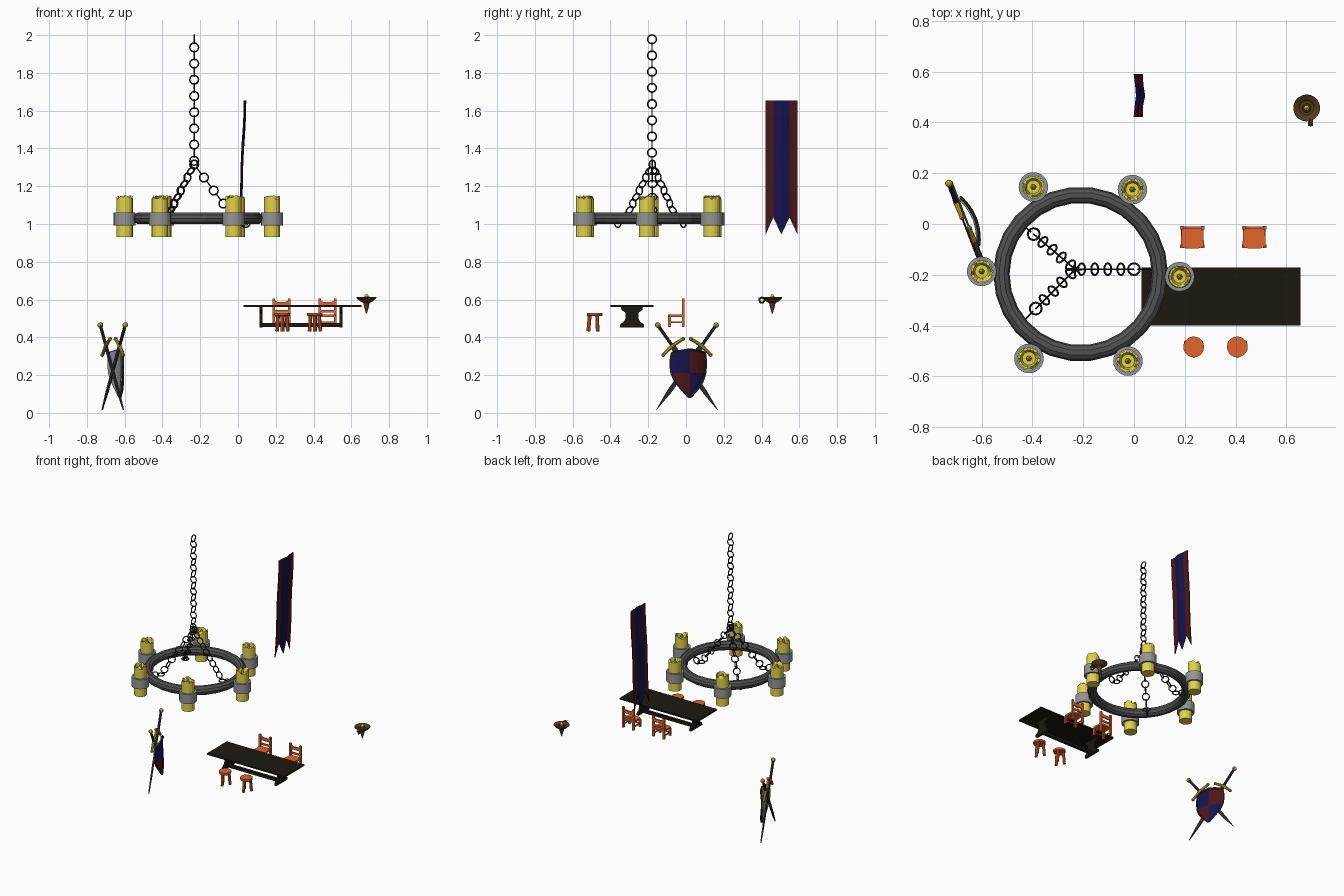
import bpy, bmesh, math, random
from mathutils import Vector, Matrix

if "Cube" in bpy.data.objects:
    bpy.data.objects.remove(bpy.data.objects["Cube"])
random.seed(4)


def material(name, rgb):
    m = bpy.data.materials.new(name)
    m.diffuse_color = (*rgb, 1)
    m.use_nodes = True
    m.node_tree.nodes["Principled BSDF"].inputs["Base Color"].default_value = m.diffuse_color
    return m


BLACK = material("black_iron", (0.015, 0.015, 0.015))
IRON = material("dark_iron", (0.085, 0.085, 0.085))
STEEL = material("steel", (0.03, 0.03, 0.03))
GREY = material("grey_metal", (0.3, 0.3, 0.3))
WAX = material("wax", (0.75, 0.66, 0.07))
RED = material("red_cloth", (0.075, 0.008, 0.01))
BLUE = material("blue_cloth", (0.008, 0.007, 0.075))
WOOD = material("dark_wood", (0.012, 0.009, 0.005))
ORANGE = material("orange_wood", (0.75, 0.13, 0.025))
BRONZE = material("bronze", (0.09, 0.05, 0.012))
GOLD = material("gold", (0.6, 0.4, 0.02))
I4 = Matrix.Identity(4)


def finish(name, bm, *mats, normals=True):
    if normals:
        bmesh.ops.recalc_face_normals(bm, faces=bm.faces)
    me = bpy.data.meshes.new(name)
    bm.to_mesh(me)
    bm.free()
    ob = bpy.data.objects.new(name, me)
    bpy.context.collection.objects.link(ob)
    for m in mats:
        me.materials.append(m)
    return ob


def revolve(bm, prof, n, M=I4, closed=False, jitter=()):
    """Spin (r, z) points about local z; jitter lists rows with uneven height."""
    rows = []
    for k, (r, z) in enumerate(prof):
        rows.append([bm.verts.new(M @ Vector((r * math.cos(math.tau * i / n), r * math.sin(math.tau * i / n),
                     z - (random.random() * 0.025 if k in jitter else 0)))) for i in range(n)])
    for a in range(len(rows) if closed else len(rows) - 1):
        A, B = rows[a], rows[(a + 1) % len(rows)]
        for i in range(n):
            j = (i + 1) % n
            bm.faces.new((A[i], A[j], B[j], B[i]))
    if not closed:
        bm.faces.new(rows[0][::-1])
        bm.faces.new(rows[-1])


def torus(bm, loc, axis, R, r, n=12, k=6):
    M = Matrix.Translation(loc) @ Vector(axis).to_track_quat('Z', 'Y').to_matrix().to_4x4()
    revolve(bm, [(R + r * math.cos(math.tau * i / k), r * math.sin(math.tau * i / k)) for i in range(k)], n, M, True)


def beam(bm, p, q, r0, r1=None, n=8):
    p, q = Vector(p), Vector(q)
    M = Matrix.Translation(p) @ (q - p).to_track_quat('Z', 'Y').to_matrix().to_4x4()
    revolve(bm, [(r0, 0), (r1 or r0, (q - p).length)], n, M)


def box(bm, x0, x1, y0, y1, z0, z1):
    c = Vector(((x0 + x1) / 2, (y0 + y1) / 2, (z0 + z1) / 2))
    bmesh.ops.create_cube(bm, size=1, matrix=Matrix.Translation(c) @ Matrix.Diagonal((x1 - x0, y1 - y0, z1 - z0, 1)))


def prism(bm, pts, M, d0, d1):
    """Extrude a 2D outline along local z from d0 to d1."""
    A = [bm.verts.new(M @ Vector((a, b, d0))) for a, b in pts]
    B = [bm.verts.new(M @ Vector((a, b, d1))) for a, b in pts]
    bm.faces.new(A[::-1])
    bm.faces.new(B)
    for i in range(len(pts)):
        j = (i + 1) % len(pts)
        bm.faces.new((A[i], A[j], B[j], B[i]))


# Chandelier ring
C = Vector((-0.21, -0.197, 1.03))
bm = bmesh.new()
torus(bm, C, (0, 0, 1), 0.312, 0.032, 26, 10)
finish("chandelier_ring", bm, IRON)

# Candles and their holders
for i in range(6):
    a = math.radians(60 * i - 1.5)
    M = Matrix.Translation(C + Vector((0.39 * math.cos(a), 0.39 * math.sin(a), 0)))
    bm = bmesh.new()
    revolve(bm, [(0.058, -0.037), (0.058, 0.032), (0.044, 0.032), (0.044, -0.037)], 24, M, True)
    finish(f"candle_holder_{i}", bm, GREY)
    bm = bmesh.new()
    revolve(bm, [(0.043, -0.1), (0.043, 0.122), (0.034, 0.122), (0.026, 0.085)], 18, M, jitter=(1, 2))
    revolve(bm, [(0.007, 0.08), (0.012, 0.095), (0.003, 0.12)], 6, M)
    finish(f"candle_{i}", bm, WAX)

# Main chain and three hanging chains
bm = bmesh.new()
for i in range(16):
    torus(bm, (-0.232, -0.18, 1.978 - 0.0429 * i), (1, 0, 0) if i % 2 == 0 else (0, 1, 0), 0.0235, 0.004)
finish("main_chain", bm, BLACK)
top = Vector((-0.232, -0.178, 1.315))
for n, end in enumerate([(0.0, -0.178, 1.005), (-0.395, -0.04, 1.005), (-0.387, -0.333, 1.005)]):
    bm = bmesh.new()
    d = Vector(end) - top
    side = d.cross(Vector((0, 0, 1))).normalized()
    for i in range(10):
        axis = (0, 0, 1) if i == 9 else side if i % 2 == 0 else side.cross(d)
        torus(bm, top + d * i / 9, axis, 0.0235, 0.004)
    out = Vector((d.x, d.y, 0)).normalized()
    torus(bm, Vector(end) + out * 0.04, side, 0.0235, 0.004)
    finish(f"side_chain_{n}", bm, BLACK)

# Banner: three waving stripes with a notched hem
cols = [(0.422, 0.945), (0.462, 1.035), (0.505, 0.945), (0.548, 1.035), (0.59, 0.945)]
bm = bmesh.new()
grid = []
for j, (y, zb) in enumerate(cols):
    col = []
    for k in range(9):
        z = 1.655 + (zb - 1.655) * k / 8
        x = 0.035 - (1.655 - z) * 0.042 + (0, 0, 0.009, 0.002, 0)[j] + 0.002 * math.sin(k * 1.3)
        col.append(bm.verts.new((x, y, z)))
    grid.append(col)
for j in range(4):
    for k in range(8):
        f = bm.faces.new((grid[j][k], grid[j][k + 1], grid[j + 1][k + 1], grid[j + 1][k]))
        f.material_index = 1 if j in (1, 2) else 0
ob = finish("banner", bm, RED, BLUE)
ob.modifiers.new("thickness", 'SOLIDIFY').thickness = 0.005

# Trestle table
bm = bmesh.new()
box(bm, 0.03, 0.655, -0.4, -0.172, 0.56, 0.57)
finish("table_top", bm, WOOD)
half = [(0.064, 0.452), (0.062, 0.47), (0.044, 0.482), (0.034, 0.5), (0.034, 0.53), (0.055, 0.545), (0.058, 0.56)]
YZ = Matrix(((0, 0, 1, 0), (1, 0, 0, -0.286), (0, 1, 0, 0), (0, 0, 0, 1)))
for n, x in enumerate((0.122, 0.545)):
    bm = bmesh.new()
    prism(bm, half + [(-a, b) for a, b in reversed(half)], YZ, x - 0.008, x + 0.008)
    finish(f"table_trestle_{n}", bm, WOOD)
bm = bmesh.new()
box(bm, 0.122, 0.545, -0.296, -0.276, 0.454, 0.475)
finish("table_stretcher", bm, WOOD)

# Chairs
for n, x in enumerate((0.23, 0.473)):
    bm = bmesh.new()
    M = Matrix.Translation((x, 0, 0))
    prism(bm, [(-0.042, -0.012), (-0.046, -0.088), (-0.025, -0.096), (0.025, -0.096), (0.046, -0.088), (0.042, -0.012)],
          M, 0.508, 0.52)
    finish(f"chair_seat_{n}", bm, ORANGE)
    bm = bmesh.new()
    for s in (-1, 1):
        a, b = sorted((x + s * 0.034, x + s * 0.048))
        box(bm, a, b, -0.022, -0.008, 0.456, 0.605)
        box(bm, a, b, -0.094, -0.08, 0.456, 0.51)
        box(bm, min(x + s * .038, x + s * .044), max(x + s * .038, x + s * .044), -0.085, -0.015, 0.475, 0.483)
    box(bm, x - 0.038, x + 0.038, -0.09, -0.084, 0.475, 0.483)
    finish(f"chair_legs_{n}", bm, ORANGE)
    bm = bmesh.new()
    XZ = Matrix(((1, 0, 0, x), (0, 0, -1, 0), (0, 1, 0, 0), (0, 0, 0, 1)))
    prism(bm, [(-0.04, 0.565), (0.04, 0.565), (0.04, 0.598), (0.02, 0.587), (-0.02, 0.587), (-0.04, 0.598)],
          XZ, 0.01, 0.018)
    box(bm, x - 0.036, x + 0.036, -0.018, -0.01, 0.532, 0.545)
    finish(f"chair_back_{n}", bm, ORANGE)

# Three-legged stools
for n, x in enumerate((0.235, 0.407)):
    bm = bmesh.new()
    revolve(bm, [(0.038, 0.513), (0.041, 0.517), (0.041, 0.53)], 20, Matrix.Translation((x, -0.484, 0)))
    finish(f"stool_seat_{n}", bm, ORANGE)
    bm = bmesh.new()
    for k in range(3):
        a = math.radians(120 * k - 90)
        c, s = math.cos(a), math.sin(a)
        beam(bm, (x + 0.033 * c, -0.484 + 0.033 * s, 0.432), (x + 0.026 * c, -0.484 + 0.026 * s, 0.515), 0.01)
    finish(f"stool_legs_{n}", bm, ORANGE)

# Handled candle dish with pointed foot
bm = bmesh.new()
M = Matrix.Translation((0.68, 0.457, 0))
revolve(bm, [(0.003, 0.527), (0.012, 0.56), (0.017, 0.582), (0.036, 0.592), (0.053, 0.608), (0.052, 0.613),
             (0.034, 0.603), (0.028, 0.597), (0.018, 0.598), (0.016, 0.61), (0.01, 0.61)], 20, M)
finish("dish", bm, BRONZE)
bm = bmesh.new()
torus(bm, (0.693, 0.402, 0.597), (1, 0.2, 0), 0.014, 0.005)
box(bm, 0.685, 0.705, 0.385, 0.41, 0.603, 0.61)
finish("dish_handle", bm, BRONZE)
bm = bmesh.new()
revolve(bm, [(0.011, 0.6), (0.011, 0.618), (0.003, 0.63)], 10, M)
finish("dish_candle", bm, WAX)

# Wall trophy frame: local x sideways, y up, z out of the face
T = Matrix(((-0.36, 0, 0.934, -0.663), (0.934, 0, 0.36, 0.005), (0, 1, 0, 0), (0, 0, 0, 1)))

# Quartered, bowed shield
outline = [(0.325, 0.07), (0.318, 0.094), (0.28, 0.1), (0.245, 0.1), (0.21, 0.096), (0.17, 0.08), (0.125, 0.046), (0.085, 0.006)]
bm = bmesh.new()
rows = []
for r, (v, w) in enumerate(outline):
    row = []
    for i in range(9):
        s = i / 4 - 1
        lift = 0.012 * (1 - abs(s)) if r == 0 else 0
        row.append(bm.verts.new(T @ Vector((s * w, v + lift, 0.018 + 0.024 * (1 - (s * w / 0.1) ** 2)))))
    rows.append(row)
for r in range(7):
    for i in range(8):
        f = bm.faces.new((rows[r][i], rows[r + 1][i], rows[r + 1][i + 1], rows[r][i + 1]))
        f.material_index = 0 if (r < 4) == (i < 4) else 1
border = [v.co.copy() for v in rows[0] + [r[-1] for r in rows[1:]] + [r[0] for r in reversed(rows[1:])]]
ob = finish("shield", bm, BLUE, RED, GREY, normals=False)
mod = ob.modifiers.new("thickness", 'SOLIDIFY')
mod.thickness, mod.material_offset, mod.material_offset_rim = 0.012, 2, 2
bm = bmesh.new()
for p, q in zip(border, border[1:] + border[:1]):
    beam(bm, p, q, 0.006, n=6)
finish("shield_rim", bm, STEEL)

# Crossed swords behind the shield
for n, (s, w) in enumerate(((-1, 0.006), (1, -0.006))):
    p, q = Vector((s * 0.168, 0.465, w)), Vector((-s * 0.172, 0.015, w))
    d = (q - p).normalized()
    e = Vector((-d.y, d.x, 0))
    g = p + d * 0.137
    flat = [g + e * 0.014, g - e * 0.014, q - d * 0.12 - e * 0.011, q, q - d * 0.12 + e * 0.011]
    bm = bmesh.new()
    prism(bm, [(v.x, v.y) for v in flat], T, w - 0.004, w + 0.004)
    finish(f"sword_blade_{n}", bm, STEEL)
    bm = bmesh.new()
    beam(bm, T @ p, T @ g, 0.009)
    finish(f"sword_grip_{n}", bm, STEEL)
    bm = bmesh.new()
    for k in (-1, 1):
        beam(bm, T @ g, T @ (g + e * k * 0.072 + d * 0.008), 0.011, 0.008)
        bmesh.ops.create_icosphere(bm, subdivisions=1, radius=0.012, matrix=Matrix.Translation(T @ (g + e * k * 0.07 + d * 0.008)))
    bmesh.ops.create_icosphere(bm, subdivisions=2, radius=0.015, matrix=Matrix.Translation(T @ p))
    finish(f"sword_guard_{n}", bm, GOLD)
